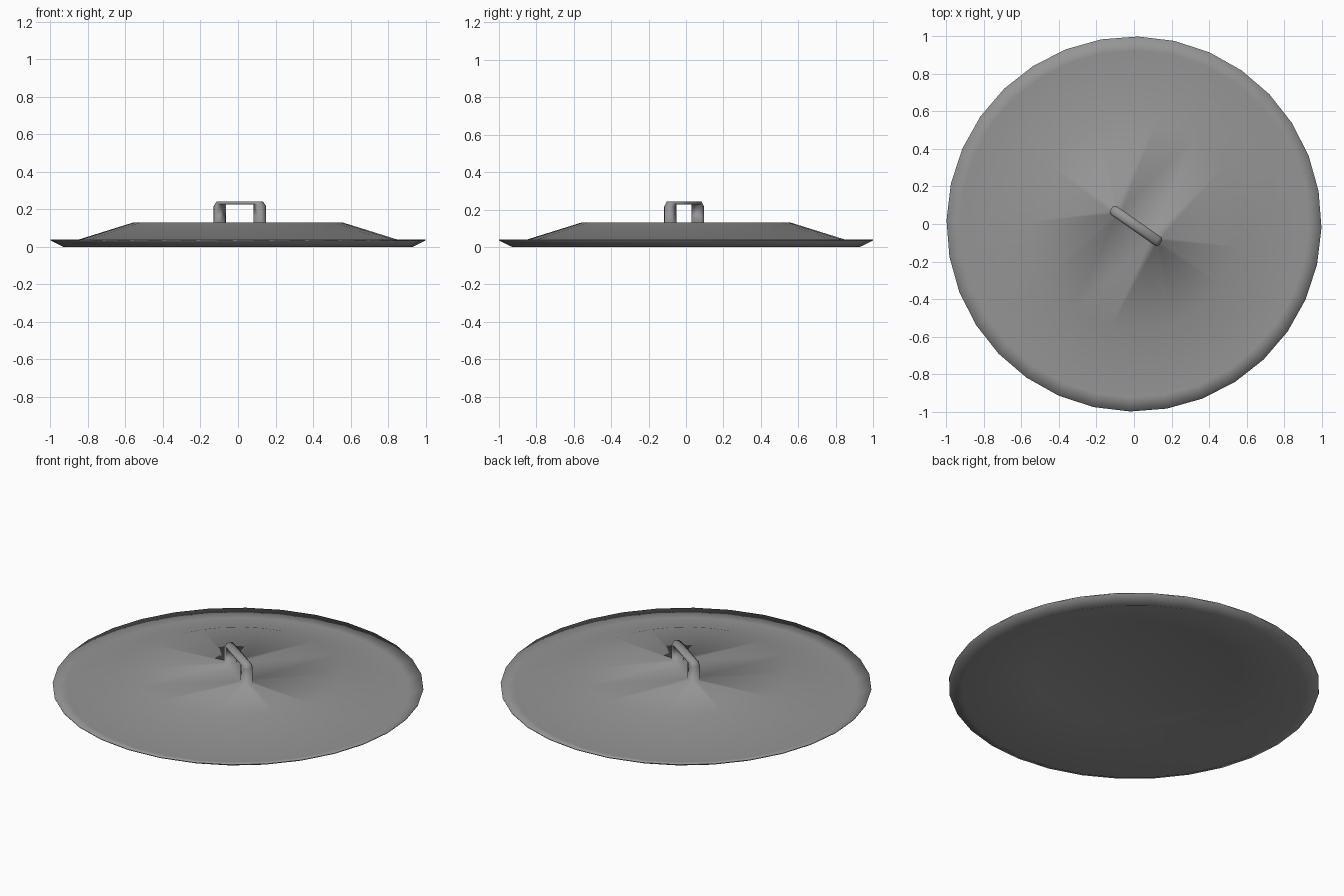
import bpy, bmesh, math
from mathutils import Vector, Matrix

if "Cube" in bpy.data.objects:
    bpy.data.objects.remove(bpy.data.objects["Cube"])

SIDES = 32
TOP = 0.13


def on_top(item):
    return all(abs(v.co.z - TOP) < 1e-4 for v in item.verts)


bm = bmesh.new()

# handle: chamfered arch profile given thickness
half = [(0.109, TOP), (0.160, TOP), (0.160, 0.218), (0.140, 0.243)]
profile = half + [(-u, z) for u, z in reversed(half)] + [(-0.109, 0.226), (0.109, 0.226)]
face = bm.faces.new([bm.verts.new((u, -0.028, z)) for u, z in profile])
ext = bmesh.ops.extrude_face_region(bm, geom=[face])
bmesh.ops.translate(bm, vec=Vector((0, 0.056, 0)),
                    verts=[v for v in ext["geom"] if isinstance(v, bmesh.types.BMVert)])
bmesh.ops.recalc_face_normals(bm, faces=bm.faces[:])

# soften the long outer edges of the arch
outer = [e for e in bm.edges
         if abs(e.verts[0].co.y - e.verts[1].co.y) < 1e-5
         and all(abs(v.co.x) > 0.12 for v in e.verts)
         and max(v.co.z for v in e.verts) > 0.2]
bmesh.ops.bevel(bm, geom=outer, offset=0.013, segments=1, affect='EDGES')

# open the feet of the handle and turn it diagonally
bmesh.ops.delete(bm, geom=[f for f in bm.faces if on_top(f)], context='FACES_ONLY')
bm.transform(Matrix.Translation((0.01, -0.01, 0)) @ Matrix.Rotation(math.radians(-35), 4, 'Z'))

# lid: thin shell, from the flat top down the slope, round the flared rim, back underneath
rings = []
for r, z in [(0.56, TOP), (0.925, 0.016), (1.0, 0.039), (0.998, 0.033),
             (0.93, 0.0), (0.555, 0.117)]:
    ring = []
    for i in range(SIDES):
        a = math.tau * i / SIDES - math.radians(1.2)
        ring.append(bm.verts.new((r * math.cos(a), r * math.sin(a), z)))
    rings.append(ring)
for upper, lower in zip(rings, rings[1:]):
    for i in range(SIDES):
        j = (i + 1) % SIDES
        bm.faces.new((upper[i], lower[i], lower[j], upper[j]))
bm.faces.new(rings[-1])

# flat top joined to the feet of the handle
bmesh.ops.triangle_fill(bm, use_beauty=True, normal=Vector((0, 0, 1)),
                        edges=[e for e in bm.edges if on_top(e) and len(e.link_faces) == 1])
bmesh.ops.recalc_face_normals(bm, faces=bm.faces[:])
for f in bm.faces:
    f.smooth = True

mesh = bpy.data.meshes.new("lid_with_handle")
bm.to_mesh(mesh)
bm.free()
bpy.context.collection.objects.link(bpy.data.objects.new("lid_with_handle", mesh))

# dark grey metal
metal = bpy.data.materials.new("dark_grey")
metal.diffuse_color = (0.3, 0.3, 0.3, 1)
metal.use_nodes = True
metal.node_tree.nodes["Principled BSDF"].inputs["Base Color"].default_value = metal.diffuse_color
mesh.materials.append(metal)
